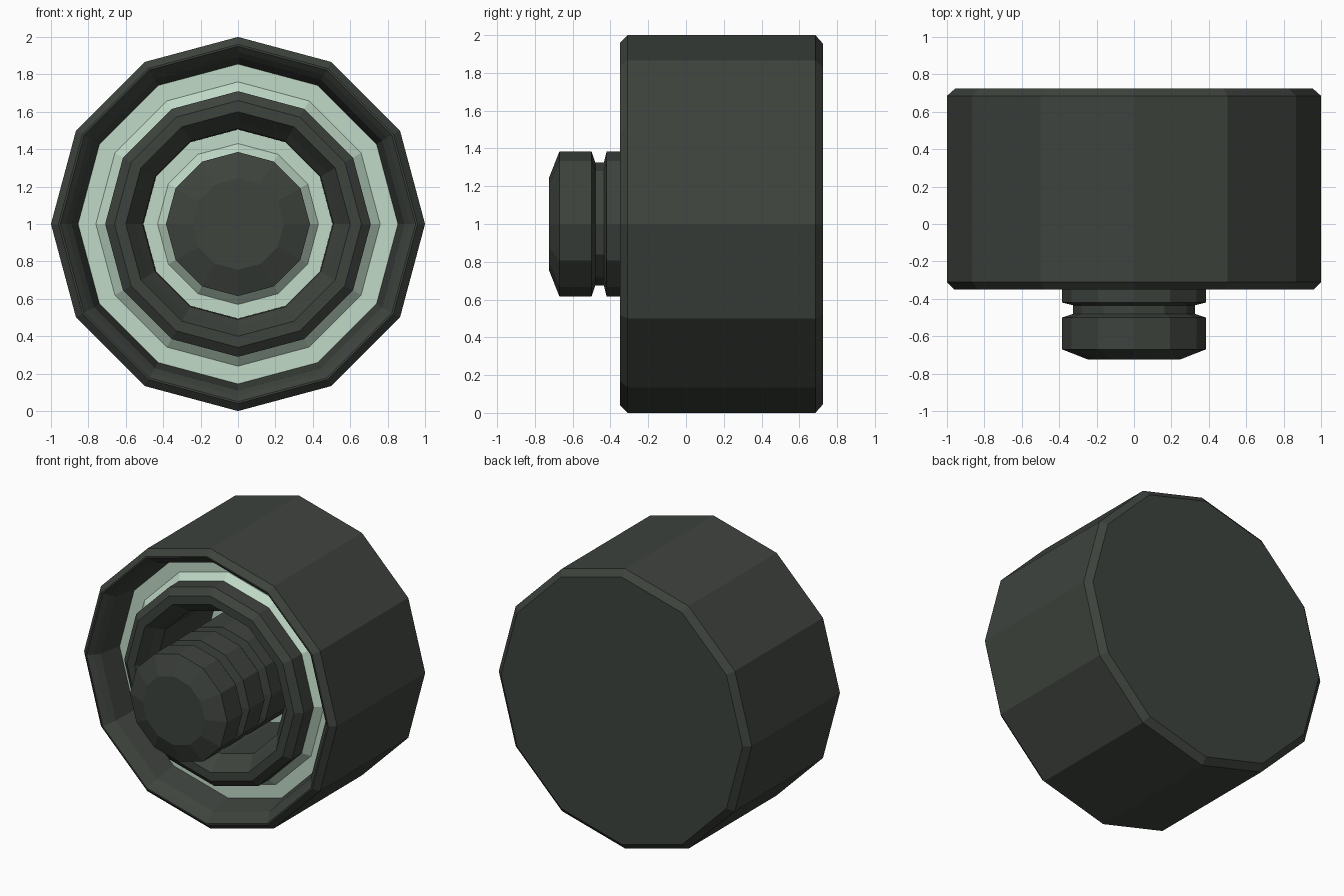
import bpy, bmesh, math

if "Cube" in bpy.data.objects:
    bpy.data.objects.remove(bpy.data.objects["Cube"])

SIDES = 12


def material(name, rgb):
    m = bpy.data.materials.new(name)
    m.diffuse_color = (*rgb, 1.0)
    m.use_nodes = True
    m.node_tree.nodes["Principled BSDF"].inputs["Base Color"].default_value = m.diffuse_color
    return m


dark = material("dark_grey_green", (0.048, 0.056, 0.047))
mint = material("pale_mint", (0.53, 0.70, 0.57))


def lathe(name, profile, mat):
    """Turn a (radius, y) profile around the y axis at z = 1; radius 0 makes a flat cap."""
    bm = bmesh.new()
    rings = []
    for r, y in profile:
        if r > 0:
            rings.append([bm.verts.new((r * math.cos(a), y, 1 + r * math.sin(a)))
                          for a in (2 * math.pi * i / SIDES for i in range(SIDES))])
        elif rings:
            bm.faces.new(rings[-1])
    for a, b in zip(rings, rings[1:]):
        for i in range(SIDES):
            j = (i + 1) % SIDES
            bm.faces.new((a[i], a[j], b[j], b[i]))
    if profile[0][0] == 0:
        bm.faces.new(rings[0][::-1])
    # the profiles all run from the axis at the front, outwards and back
    bm.normal_update()
    me = bpy.data.meshes.new(name)
    bm.to_mesh(me)
    bm.free()
    me.materials.append(mat)
    ob = bpy.data.objects.new(name, me)
    bpy.context.collection.objects.link(ob)
    return ob


# Central plunger with two grooves
plunger = [(0, -0.725), (0.245, -0.725), (0.385, -0.67)]
for y in (-0.50, -0.25):
    plunger += [(0.385, y), (0.325, y + 0.02), (0.325, y + 0.065), (0.385, y + 0.08)]
plunger.append((0.385, 0.33))
lathe("plunger", plunger, dark)

# Pale seat at the bottom of the deep inner well
lathe("inner_seat", [(0.385, 0.33), (0.43, 0.38), (0.505, 0.38)], mint)

# Middle collar around the well
lathe("middle_collar", [(0.505, 0.38), (0.51, -0.19), (0.55, -0.24), (0.60, -0.31),
                        (0.66, -0.31), (0.71, -0.27), (0.71, -0.16)], dark)

# Pale shallow channel between collar and housing
lathe("outer_channel", [(0.71, -0.16), (0.76, -0.115), (0.855, -0.115)], mint)

# Outer housing with bevelled rims and flat back
lathe("housing", [(0.855, -0.115), (0.89, -0.28), (0.92, -0.32), (0.95, -0.35), (0.96, -0.35),
                  (1.0, -0.31), (1.0, 0.685), (0.955, 0.725), (0, 0.725)], dark)
